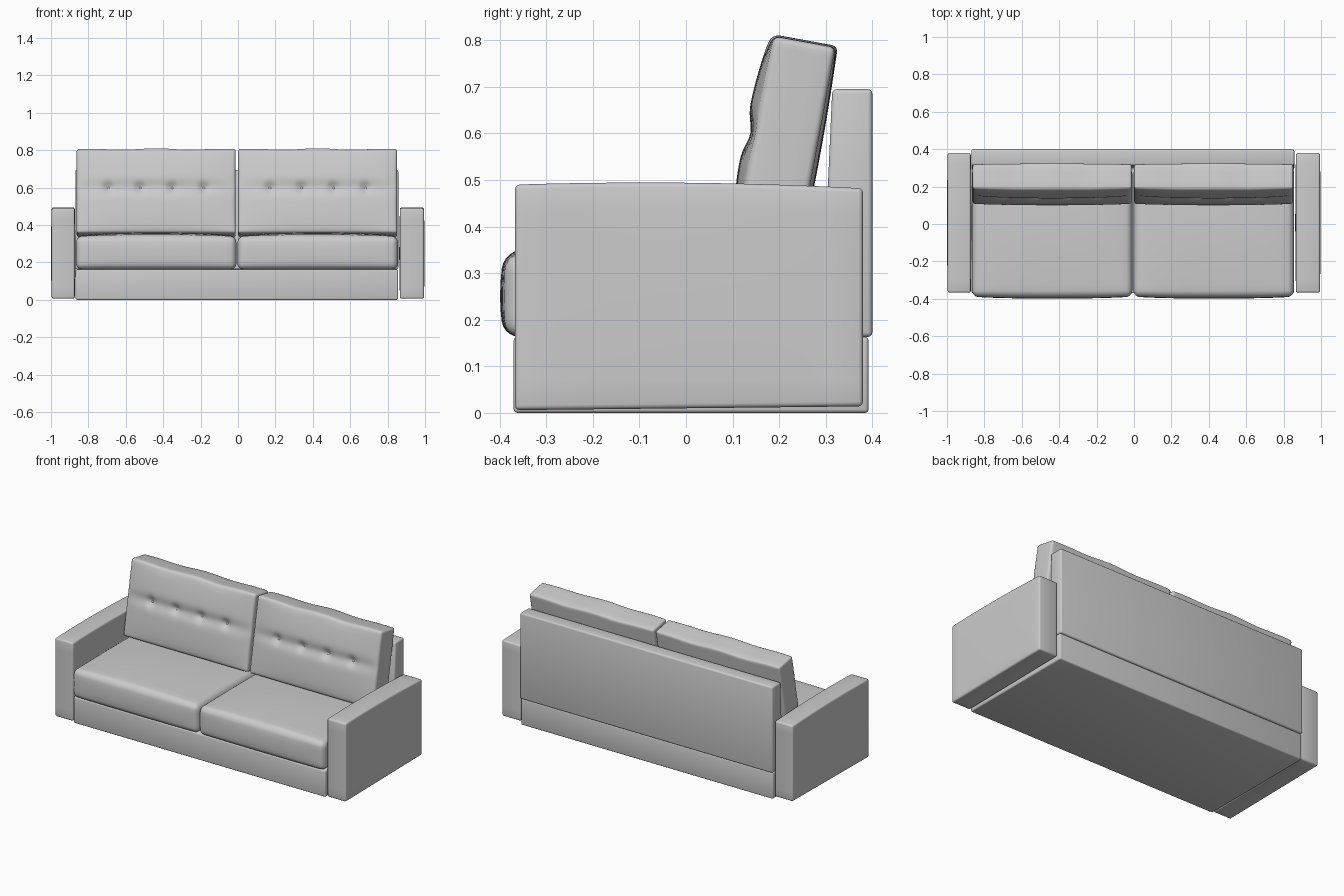
import bpy, bmesh, math
from mathutils import Matrix, Vector

if "Cube" in bpy.data.objects:
    bpy.data.objects.remove(bpy.data.objects["Cube"])


def soft_box(name, lo, hi, radius, cuts=(0, 0, 0), shape=None, matrix=None, segs=3):
    """Rounded box, sliced into a grid so that shape(co, half) can puff it up."""
    lo, hi = Vector(lo), Vector(hi)
    centre, half = (lo + hi) / 2, (hi - lo) / 2
    bm = bmesh.new()
    bmesh.ops.create_cube(bm, size=2)
    bmesh.ops.scale(bm, vec=half, verts=bm.verts)
    bmesh.ops.bevel(bm, geom=bm.edges[:], offset=radius, segments=segs,
                    profile=0.5, affect='EDGES')
    for axis, n in enumerate(cuts):
        normal = Vector([float(i == axis) for i in range(3)])
        span = half[axis] - radius
        for k in range(1, n + 1):
            p = normal * (-span + 2 * span * k / (n + 1))
            bmesh.ops.bisect_plane(bm, geom=bm.verts[:] + bm.edges[:] + bm.faces[:],
                                   plane_co=p, plane_no=normal, dist=1e-5)
    if shape:
        for v in bm.verts:
            v.co += shape(v.co.copy(), half)
    bmesh.ops.transform(bm, matrix=matrix or Matrix.Translation(centre), verts=bm.verts)
    mesh = bpy.data.meshes.new(name)
    bm.to_mesh(mesh)
    bm.free()
    ob = bpy.data.objects.new(name, mesh)
    bpy.context.collection.objects.link(ob)
    for p in mesh.polygons:
        p.use_smooth = True
    return ob


def dome(t):
    return max(0.0, 1 - t * t)


# Base and back frame
soft_box("base", (-0.868, -0.37, 0.0), (0.856, 0.392, 0.163), 0.008)


def back_lean(co, half):
    return Vector((0, 0.012 * co.z / half.z if co.y < 0 else 0, 0))


soft_box("back_frame", (-0.87, 0.302, 0.163), (0.857, 0.4, 0.695), 0.01, shape=back_lean)


# Arms, slightly fuller at the top and outer side
def arm_shape(co, half):
    u, v, w = (co[i] / half[i] for i in range(3))
    dz = 0.008 * dome(v) - 0.004 * v if w > 0.9 else 0
    if w < -0.9:
        dz = 0.004 * v
    dx = 0.004 * dome(v) * dome(w) * (1 if u > 0 else -1)
    return Vector((dx, 0, dz))


for side, x0, x1 in (("left", -0.996, -0.873), ("right", 0.866, 0.994)):
    soft_box(side + "_arm", (x0, -0.367, 0.01), (x1, 0.38, 0.486), 0.01,
             (0, 12, 8), arm_shape)


# Seat cushions with crowned tops and bulging fronts
def seat_shape(co, half):
    u, v, w = (co[i] / half[i] for i in range(3))
    up = max(0, w)
    dz = 0.024 * math.sqrt(dome(u)) * (0.45 + 0.55 * dome(v)) * up
    dy = -0.014 * math.sqrt(dome(u)) * dome(w * 0.8) * max(0, -v)
    return Vector((0, dy, dz))


SPANS = (("left", -0.866, -0.009), ("right", -0.003, 0.855))
for side, x0, x1 in SPANS:
    soft_box(side + "_seat_cushion", (x0, -0.385, 0.163), (x1, 0.30, 0.336), 0.032,
             (24, 16, 4), seat_shape, segs=5)

# Tufted back cushions, leaning back
TILT = math.radians(-10.4)
BUTTONS = (-0.255, -0.085, 0.085, 0.255)
ROW = 0.015


def tuft_depth(x, z, half):
    u, w = x / half.x, z / half.z
    puff = 0.027 * dome(u) ** 0.5 * dome(w) ** 0.5
    fade = dome(u) ** 0.5
    crease = 0.013 * math.exp(-((z - ROW) / 0.035) ** 2) * fade
    dimple = sum(0.017 * math.exp(-((x - b) ** 2 + (z - ROW) ** 2) / 0.0006)
                 for b in BUTTONS)
    return puff - crease - dimple


def back_shape(co, half):
    v, w, u = co.y / half.y, co.z / half.z, co.x / half.x
    dy = -tuft_depth(co.x, co.z, half) * max(0, -v)
    dy += 0.010 * dome(u) * dome(w * 0.7) * max(0, v)
    dz = 0.004 * math.cos(u * 7) * dome(u) if w > 0.85 else 0
    return Vector((0, dy, dz))


HALF = Vector((0.425, 0.066, 0.229))
for side, x0, x1 in SPANS:
    place = Matrix.Translation(((x0 + x1) / 2, 0.214, 0.571)) @ Matrix.Rotation(TILT, 4, 'X')
    soft_box(side + "_back_cushion", -HALF, HALF, 0.012, (70, 2, 40), back_shape, place)
    for i, b in enumerate(BUTTONS):
        y = -HALF.y - tuft_depth(b, ROW, HALF)
        bm = bmesh.new()
        bmesh.ops.create_uvsphere(bm, u_segments=12, v_segments=8, radius=0.008,
                                  matrix=place @ Matrix.Translation((b, y, ROW))
                                  @ Matrix.Diagonal((1, 0.5, 1, 1)))
        for f in bm.faces:
            f.smooth = True
        mesh = bpy.data.meshes.new(f"{side}_button_{i + 1}")
        bm.to_mesh(mesh)
        bm.free()
        bpy.context.collection.objects.link(bpy.data.objects.new(mesh.name, mesh))
